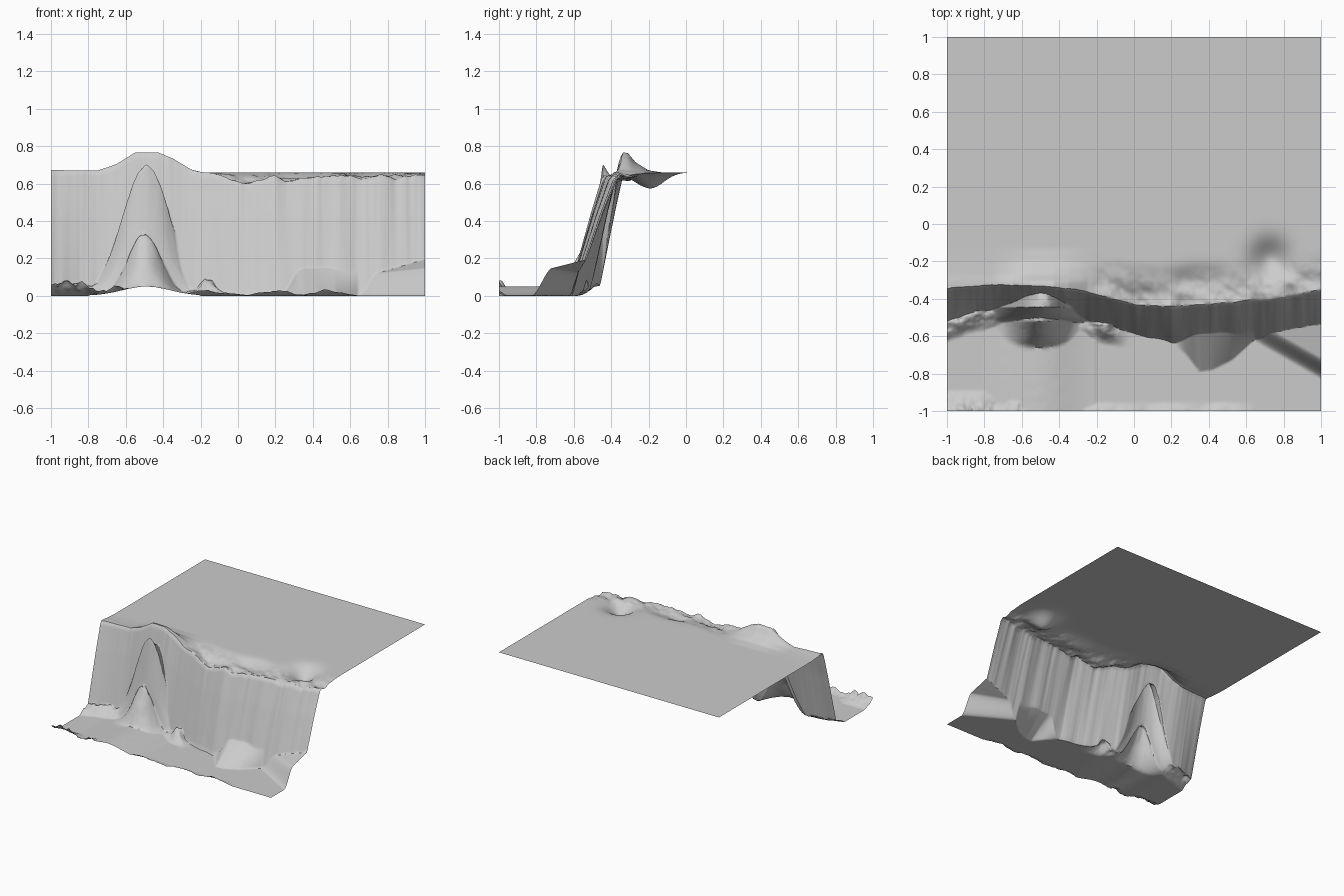
import bpy, bmesh, math
from mathutils import noise, Vector

if "Cube" in bpy.data.objects:
    bpy.data.objects.remove(bpy.data.objects["Cube"])


def interp(pts, v):
    if v <= pts[0][0]:
        return pts[0][1]
    for (a, p), (b, q) in zip(pts, pts[1:]):
        if v <= b:
            return p + (q - p) * (v - a) / (b - a)
    return pts[-1][1]


def clamp(v):
    return max(0.0, min(1.0, v))


def smooth(v):
    v = clamp(v)
    return v * v * (3 - 2 * v)


def bell(v, c, w):
    return math.exp(-((v - c) / w) ** 2)


def rough(x, y, f, seed=0.0):
    return noise.fractal(Vector((x * f, y * f, seed)), 1.0, 2.0, 4)


# Plan outlines of the cliff (x, y)
RIM = [(-1, -.345), (-.8, -.325), (-.5, -.33), (-.3, -.35), (-.15, -.39), (0, -.43),
       (.2, -.44), (.5, -.42), (.8, -.39), (1, -.35)]
FOOT = [(-1, -.54), (-.85, -.48), (-.7, -.475), (-.5, -.5), (-.3, -.52), (-.1, -.56),
        (.1, -.61), (.2, -.635), (.6, -.625), (1, -.61)]
# Heights along x
DIP = [(-.25, 0), (-.1, .025), (0, .055), (.1, .045), (.2, .028), (.3, .035), (.5, .018),
       (.7, .025), (1, .02)]
HILL_X = [(-1, .012), (-.75, .01), (-.65, .045), (-.55, .108), (-.43, .108), (-.35, .075),
          (-.25, .015), (-.18, 0)]
HILL_Y = [(-.34, 1), (-.31, .95), (-.27, .5), (-.2, .1), (-.13, 0)]
FRONT = [(-1, .06), (-.92, .08), (-.85, .065), (-.75, .03), (-.68, .03), (-.62, .065),
         (-.55, .03), (-.45, .012), (-.3, .008), (-.2, .03), (-.05, .015), (.05, .004),
         (.2, .03), (.35, .006), (.48, .03), (.65, 0)]
# Rubble cone, rock pillar and slopes
CONE_Y = [(-.74, 0), (-.66, .15), (-.58, .62), (-.52, 1), (-.48, .95)]
PILLAR_Y = [(-.53, .05), (-.5, .33), (-.445, .70), (-.41, .655), (-.34, .6)]
FAN_TOE = [(.2, -.625), (.28, -.7), (.35, -.79), (.42, -.78), (.52, -.73), (.66, -.6)]
RAMP_TOE = [(.6, -.6), (.7, -.66), (.85, -.745), (1, -.83)]


def plateau(x, y, rim):
    d = y - rim
    fade = 1 - smooth(d / .24)
    z = .66 - interp(DIP, x) * fade
    z -= .085 * bell(x, .73, .1) * bell(y, -.19, .1) * smooth(d / .12)
    z -= .03 * bell(x, .35, .16) * bell(y, -.3, .07) * smooth(d / .1)
    if x > -.3:
        z += .022 * rough(x + .5 * y, y, 9, 3) * fade * smooth((x + .3) / .2)
    z = min(z, .66)
    return z + interp(HILL_X, x) * interp(HILL_Y, y)


def ground(x, y, foot):
    z = 0
    # raised front edge
    w = .11 if x < -.48 else .045
    e = clamp((-1 + w - y) / w)
    z += interp(FRONT, x) * e ** 1.3 * (1 + .5 * rough(x, y, 14, 7))
    # rubble along the foot
    d = smooth((y - foot + .1) / .1)
    left = .055 * smooth((-.62 - x) / .1) + .075 * bell(x, -.16, .07) + .02 * bell(x, -.3, .15)
    z = max(z, left * d * (1 + .5 * rough(x, y, 12, 2)))
    # tall rubble cone
    cone = .33 * bell(x, -.5, .125) * interp(CONE_Y, y)
    z = max(z, cone * (1 + .05 * rough(x, y, 14, 5)))
    # fan of scree and the side ramp
    if .2 < x < .66:
        toe = interp(FAN_TOE, x)
        z = max(z, .165 * clamp((y - toe) / (-.56 - toe)) * smooth((x - .2) / .14))
    if x > .6:
        u = y - interp(RAMP_TOE, x)
        h = interp([(.6, .08), (.7, .12), (1, .15)], x)
        z = max(z, h * smooth(u / .12) + .25 * max(0, min(u - .12, .3)))
    return z


def height(x, y, rim, foot):
    if y >= rim:
        return plateau(x, y, rim)
    z = ground(x, y, foot)
    if y > foot:
        t = (y - foot) / (rim - foot)
        top = plateau(x, rim, rim)
        z = max(z, top * interp([(0, 0), (.06, .04), (.35, .36), (.65, .69), (.93, .97), (1, 1)], t))
    # rock pillar in front of the hill
    if -.8 < x < -.2:
        p = interp(PILLAR_Y, y) * bell(x, -.49, .18)
        z = max(z, p * (1 + .02 * rough(x, y, 16, 9)))
    return max(z, 0)


def row_positions(rim, foot):
    stops = [(-1, 0), (-.88, 12), (foot - .12, 18), (foot, 18), (rim, 44), (.08, 40), (1, 4)]
    ys = [-1]
    for (a, _), (b, n) in zip(stops, stops[1:]):
        ys += [a + (b - a) * i / n for i in range(1, n + 1)]
    return ys


# Terrain sheet: one profile per column, bridged by quads
COLS = 240
bm = bmesh.new()
prev = None
for i in range(COLS + 1):
    x = -1 + 2 * i / COLS
    rim = interp(RIM, x) + .006 * rough(x, 0, 9, 1)
    foot = interp(FOOT, x) + .008 * rough(x, 0, 10, 4)
    col = [bm.verts.new((x, y, height(x, y, rim, foot))) for y in row_positions(rim, foot)]
    if prev:
        for j in range(len(col) - 1):
            bm.faces.new((prev[j], col[j], col[j + 1], prev[j + 1]))
    prev = col
mesh = bpy.data.meshes.new("cliff_terrain")
bm.to_mesh(mesh)
bm.free()
terrain = bpy.data.objects.new("cliff_terrain", mesh)
bpy.context.collection.objects.link(terrain)
bpy.context.view_layer.objects.active = terrain
terrain.select_set(True)
bpy.ops.object.shade_smooth_by_angle(angle=math.radians(50))
